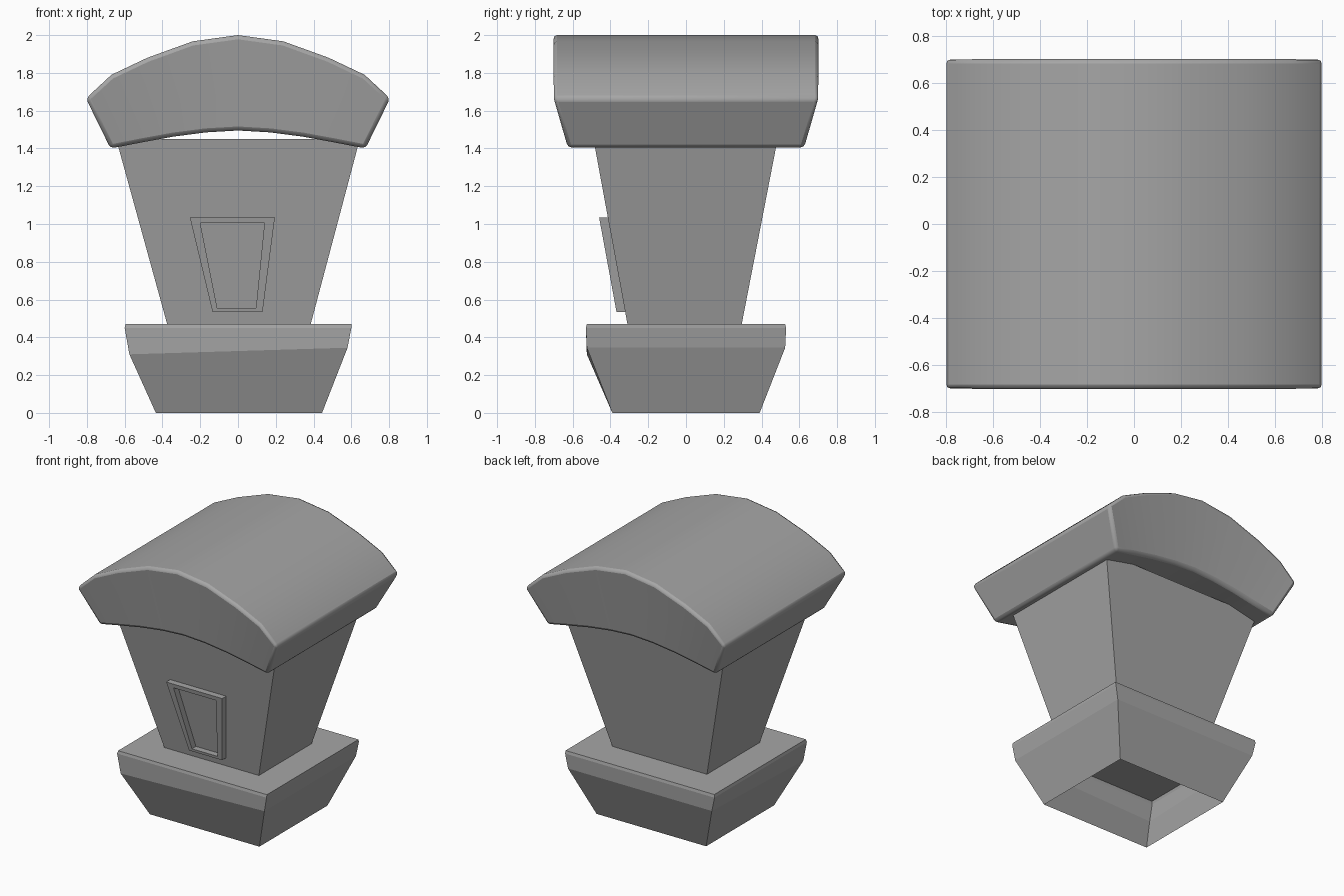
import bpy
import bmesh

if "Cube" in bpy.data.objects:
    bpy.data.objects.remove(bpy.data.objects["Cube"], do_unlink=True)

# One plain stone colour for everything
GREY = (0.38, 0.38, 0.38, 1)
stone = bpy.data.materials.new("stone_grey")
stone.use_nodes = True
stone.diffuse_color = GREY
bsdf = next(n for n in stone.node_tree.nodes if n.type == 'BSDF_PRINCIPLED')
bsdf.inputs["Base Color"].default_value = GREY


def finish(name, bm):
    """Turn a bmesh into a named, coloured object."""
    bmesh.ops.recalc_face_normals(bm, faces=bm.faces[:])
    mesh = bpy.data.meshes.new(name)
    bm.to_mesh(mesh)
    bm.free()
    mesh.materials.append(stone)
    obj = bpy.data.objects.new(name, mesh)
    bpy.context.collection.objects.link(obj)
    return obj


def loft(bm, rings, closed=False):
    """Join successive rings of points with quads."""
    loops = [[bm.verts.new(p) for p in ring] for ring in rings]
    pairs = list(zip(loops, loops[1:]))
    if closed:
        pairs.append((loops[-1], loops[0]))
    for a, b in pairs:
        n = len(a)
        for i in range(n):
            j = (i + 1) % n
            bm.faces.new((a[i], a[j], b[j], b[i]))
    return loops


def rect(x0, x1, y0, y1, z):
    return [(x0, y0, z), (x1, y0, z), (x1, y1, z), (x0, y1, z)]


# Plinth: flared shell, open underneath, with a narrow chamfered lip
bm = bmesh.new()
loops = loft(bm, [
    rect(-0.435, 0.445, -0.39, 0.39, 0),
    rect(-0.575, 0.58, -0.525, 0.525, 0.345),
    rect(-0.6, 0.6, -0.53, 0.53, 0.45),
    rect(-0.595, 0.6, -0.525, 0.525, 0.47)])
loops[1][0].co.z = 0.31          # one corner of the crease sits lower
bm.faces.new(loops[-1])
finish("plinth", bm)

# Body: tapered block widening upwards into the roof
bm = bmesh.new()
loops = loft(bm, [
    rect(-0.375, 0.385, -0.31, 0.295, 0.47),
    rect(-0.645, 0.645, -0.49, 0.485, 1.45)])
bm.faces.new(loops[-1])
finish("body", bm)


# Door frame: trapezoid ring standing proud of the sloped front
def door_ring(x_left_low, x_right_low, x_left_top, x_right_top, low, top, proud):
    def y(z):
        return -0.31 - (z - 0.47) * 0.184 - proud
    return [(x_left_low, y(low), low), (x_right_low, y(low), low),
            (x_right_top, y(top), top), (x_left_top, y(top), top)]


outer = (-0.135, 0.13, -0.255, 0.195, 0.535, 1.035)
inner = (-0.11, 0.095, -0.2, 0.14, 0.555, 1.005)
bm = bmesh.new()
loft(bm, [door_ring(*outer, -0.01), door_ring(*outer, 0.046),
          door_ring(*inner, 0.046), door_ring(*inner, -0.01)], closed=True)
finish("door_frame", bm)

# Roof: curved slab, narrower below, with softened edges
half = [(0, 2.0), (0.24, 1.967), (0.48, 1.88), (0.67, 1.79), (0.805, 1.665)]
under = [(0, 1.495), (0.17, 1.485), (0.34, 1.463), (0.51, 1.432), (0.675, 1.4)]


def mirrored(points):
    return [(-x, z) for x, z in points[:0:-1]] + points


bm = bmesh.new()
rings = []
for (xt, zt), (xb, zb) in zip(mirrored(half), mirrored(under)):
    rings.append([(xt, -0.705, zt), (xt, 0.705, zt),
                  (xb, 0.625, zb), (xb, -0.625, zb)])
loops = loft(bm, rings)
bm.faces.new(loops[0])
bm.faces.new(loops[-1])
roof = finish("roof", bm)
bevel = roof.modifiers.new("soft_edges", 'BEVEL')
bevel.width = 0.022
bevel.segments = 2
bevel.limit_method = 'ANGLE'
bevel.angle_limit = 0.6
bpy.ops.object.select_all(action='DESELECT')
roof.select_set(True)
bpy.context.view_layer.objects.active = roof
bpy.ops.object.shade_smooth_by_angle(angle=0.7)
